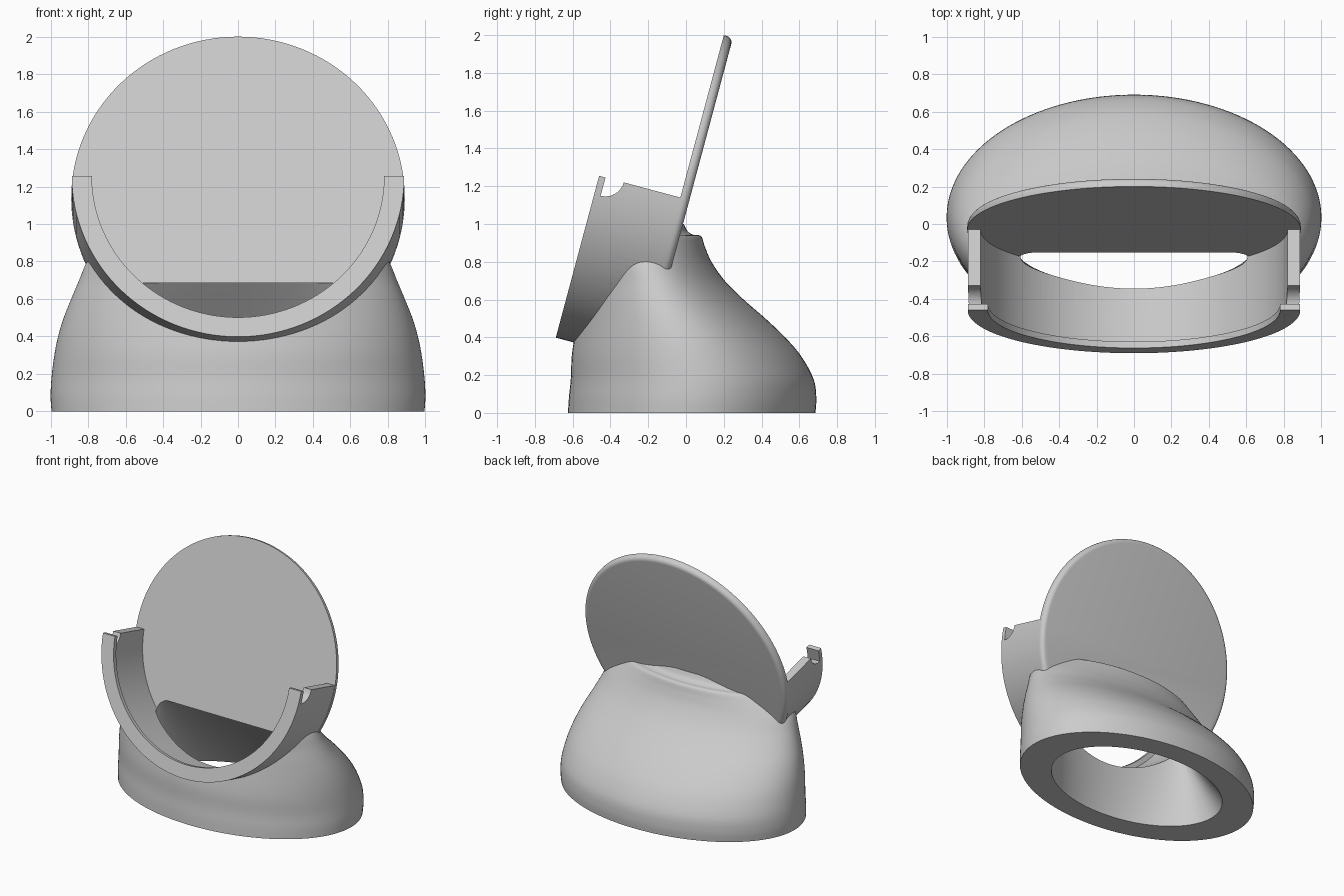
import bpy, bmesh, math
from mathutils import Matrix, Vector

cube = bpy.data.objects.get("Cube")
if cube:
    bpy.data.objects.remove(cube, do_unlink=True)

TILT = math.radians(15)
CENTRE = Vector((0, -0.03, 1.14))
UP = Vector((0, math.sin(TILT), math.cos(TILT)))
AXIS = Vector((0, -math.cos(TILT), math.sin(TILT)))
# Local x = model x, local y = up the disc, local z = out of its front
TILTED = Matrix.Translation(CENTRE) @ Matrix((Vector((1, 0, 0)), UP, AXIS)).transposed().to_4x4()
R_OUT, R_IN, R_LIP = 0.89, 0.82, 0.78
LIP_BACK, LIP_FRONT = 0.41, 0.445
SEG = 128

grey = bpy.data.materials.new("light grey")
grey.use_nodes = True
grey.diffuse_color = (0.6, 0.6, 0.6, 1)
grey.node_tree.nodes["Principled BSDF"].inputs["Base Color"].default_value = (0.6, 0.6, 0.6, 1)


def skin(name, rings, matrix=Matrix()):
    """Closed solid through a stack of rings with equal point counts."""
    bm = bmesh.new()
    rows = [[bm.verts.new(matrix @ Vector(p)) for p in ring] for ring in rings]
    n = len(rows[0])
    for low, high in zip(rows, rows[1:]):
        for i in range(n):
            j = (i + 1) % n
            bm.faces.new((low[i], low[j], high[j], high[i]))
    bm.faces.new(rows[0][::-1])
    bm.faces.new(rows[-1])
    bmesh.ops.recalc_face_normals(bm, faces=bm.faces)
    mesh = bpy.data.meshes.new(name)
    bm.to_mesh(mesh)
    bm.free()
    obj = bpy.data.objects.new(name, mesh)
    bpy.context.collection.objects.link(obj)
    mesh.materials.append(grey)
    return obj


def lathe(name, profile, start=0.0, sweep=math.tau):
    """Turn (radius, depth) pairs round the tilted axis."""
    count = SEG if sweep == math.tau else SEG // 2 + 1
    angles = [start + math.tau * i / SEG for i in range(count)]
    return skin(name, [[(r * math.cos(a), r * math.sin(a), w) for a in angles]
                       for r, w in profile], TILTED)


def spline(rows, steps):
    """Catmull-Rom rows between the given rows."""
    out = []
    for i in range(len(rows) - 1):
        quad = [rows[max(i - 1, 0)], rows[i], rows[i + 1], rows[min(i + 2, len(rows) - 1)]]
        for s in range(steps):
            t = s / steps
            out.append([b + 0.5 * t * (c - a + t * (2 * a - 5 * b + 4 * c - d + t * (3 * (b - c) + d - a)))
                        for a, b, c, d in zip(*quad)])
    return out + [rows[-1]]


def oval_loft(name, rows, steps):
    """Loft of level ovals, each given as height, half width, back y, front y."""
    rings = []
    for z, a, back, front in spline(rows, steps):
        mid, b = (back + front) / 2, (back - front) / 2
        rings.append([(a * math.cos(math.tau * i / SEG), mid + b * math.sin(math.tau * i / SEG), z)
                      for i in range(SEG)])
    return skin(name, rings)


def combine(target, other, operation):
    mod = target.modifiers.new("join", 'BOOLEAN')
    mod.operation, mod.object, mod.solver = operation, other, 'EXACT'
    bpy.context.view_layer.update()
    mesh = bpy.data.meshes.new_from_object(target.evaluated_get(bpy.context.evaluated_depsgraph_get()))
    target.modifiers.clear()
    target.data = mesh
    bpy.data.objects.remove(other, do_unlink=True)


# Swelling base with a small flare against the back of the disc
stand = oval_loft("stand", [
    (0, 0.995, 0.685, -0.625), (0.08, 1.0, 0.69, -0.62), (0.18, 0.995, 0.675, -0.61),
    (0.3, 0.98, 0.61, -0.605), (0.4, 0.96, 0.525, -0.59), (0.5, 0.93, 0.42, -0.57),
    (0.6, 0.89, 0.305, -0.55), (0.7, 0.848, 0.205, -0.53), (0.8, 0.805, 0.135, -0.53),
    (0.88, 0.74, 0.1, -0.55), (0.935, 0.68, 0.08, -0.58), (0.943, 0.66, 0.04, -0.58),
    (0.96, 0.65, 0.01, -0.58), (1.0, 0.64, -0.012, -0.58)], 5)

# Half-round cup, then the thin disc with its rounded back rim
combine(stand, lathe("cup", [(R_OUT - 0.003, -0.02), (R_OUT - 0.003, LIP_FRONT)],
                     math.pi, math.pi), 'UNION')
rim = [(R_OUT - 0.035 + 0.035 * math.cos(t * math.pi / 12), -0.015 - 0.035 * math.sin(t * math.pi / 12))
       for t in range(7)]
combine(stand, lathe("disc", [(R_OUT, 0)] + rim), 'UNION')

# Hollow of the cup, leaving a narrower lip at the front
combine(stand, lathe("cup_hollow", [(R_IN, 0), (R_IN, LIP_BACK), (R_LIP, LIP_BACK), (R_LIP, 0.8)]),
        'DIFFERENCE')

# Opening that runs from the cup floor down through the base
combine(stand, oval_loft("base_hollow", [
    (-0.05, 0.735, 0.55, -0.455), (0, 0.73, 0.51, -0.445), (0.375, 0.66, 0.18, -0.345),
    (0.585, 0.61, 0.0, -0.325), (0.685, 0.595, -0.085, -0.32)], 5), 'DIFFERENCE')

# Quarter-round notches behind the lip ends
notch = [(LIP_BACK, 0.1), (LIP_BACK, 0)]
notch += [(LIP_BACK - 0.1 * math.sin(t * math.pi / 20), -0.1 * math.cos(t * math.pi / 20)) for t in range(11)]
notch += [(LIP_BACK - 0.1, 0.1)]
combine(stand, skin("notch", [[(x, v, w) for w, v in notch] for x in (-1.1, 1.1)], TILTED), 'DIFFERENCE')

bpy.ops.object.select_all(action='DESELECT')
stand.select_set(True)
bpy.context.view_layer.objects.active = stand
bpy.ops.object.shade_smooth_by_angle(angle=math.radians(32))
